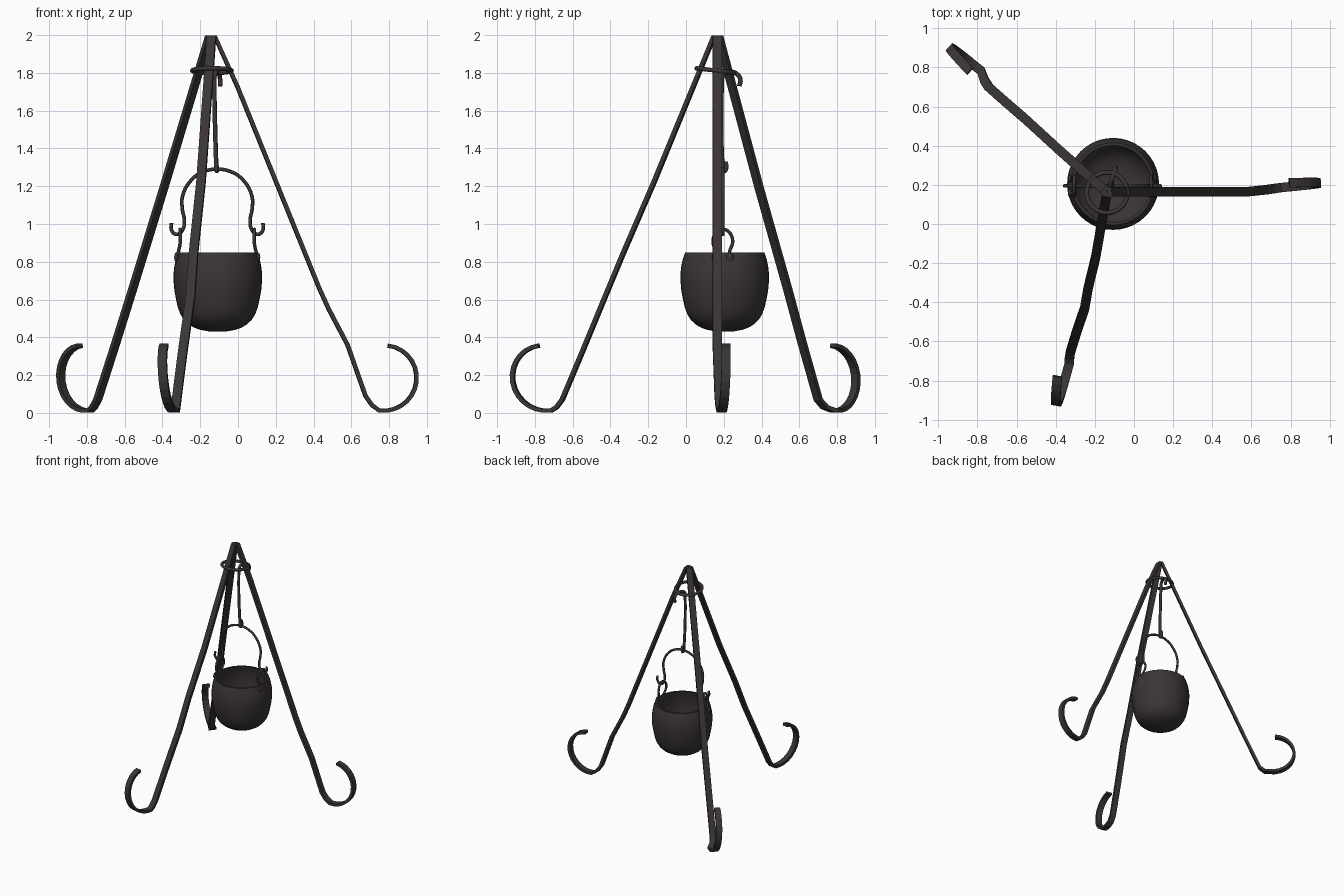
import bpy, bmesh, math
from mathutils import Vector, Matrix

if "Cube" in bpy.data.objects:
    bpy.data.objects.remove(bpy.data.objects["Cube"])

iron = bpy.data.materials.new("dark iron")
iron.diffuse_color = (0.043, 0.036, 0.035, 1)
iron.use_nodes = True
iron.node_tree.nodes["Principled BSDF"].inputs["Base Color"].default_value = iron.diffuse_color


def finish(name, bm, smooth):
    bmesh.ops.recalc_face_normals(bm, faces=bm.faces)
    me = bpy.data.meshes.new(name)
    bm.to_mesh(me)
    bm.free()
    me.materials.append(iron)
    for p in me.polygons:
        p.use_smooth = smooth
    ob = bpy.data.objects.new(name, me)
    bpy.context.collection.objects.link(ob)
    return ob


def leg(name, straight, bottom, end, out, width=0.048, thick=0.022):
    """Flat bar swept down a straight run and around a curled foot."""
    pts = [Vector(p) for p in straight]
    out = Vector((out[0], out[1], 0)).normalized()
    b, e, R = Vector((*bottom, 0.184)), Vector((*end, 0.184)), 0.173
    n = 14
    for i in range(n + 1):
        t = i / n
        a = math.radians(-97 + 181 * t)
        pts.append(b.lerp(e, t) + out * R * math.cos(a) + Vector((0, 0, R * math.sin(a))))
    side = Vector((-out.y, out.x, 0))
    bm = bmesh.new()
    rings = []
    for i, p in enumerate(pts):
        tan = (pts[min(i + 1, len(pts) - 1)] - pts[max(i - 1, 0)]).normalized()
        nor = out if i == 0 else tan.cross(side).normalized()
        w, h = side * width / 2, nor * thick / 2
        rings.append([bm.verts.new(p + q) for q in (w + h, w - h, -w - h, -w + h)])
    for r, s in zip(rings, rings[1:]):
        for k in range(4):
            bm.faces.new((r[k], r[(k + 1) % 4], s[(k + 1) % 4], s[k]))
    bm.faces.new(rings[0])
    bm.faces.new(rings[-1])
    return finish(name, bm, False)


def rod(name, pts, radius):
    """Round iron rod through the given points."""
    cu = bpy.data.curves.new(name, 'CURVE')
    cu.dimensions = '3D'
    cu.bevel_depth = radius
    cu.bevel_resolution = 2
    cu.resolution_u = 5
    cu.use_fill_caps = True
    sp = cu.splines.new('BEZIER')
    sp.bezier_points.add(len(pts) - 1)
    for bp, p in zip(sp.bezier_points, pts):
        bp.co = p
        bp.handle_left_type = bp.handle_right_type = 'AUTO'
    tmp = bpy.data.objects.new(name + "_path", cu)
    bpy.context.collection.objects.link(tmp)
    bpy.context.view_layer.update()
    dg = bpy.context.evaluated_depsgraph_get()
    me = bpy.data.meshes.new_from_object(tmp.evaluated_get(dg))
    bpy.data.objects.remove(tmp)
    bm = bmesh.new()
    bm.from_mesh(me)
    bmesh.ops.remove_doubles(bm, verts=bm.verts, dist=1e-5)
    return finish(name, bm, True)


# Tripod legs
leg("right_leg", [(-0.125, .165, 1.998), (0, .165, 1.72), (.43, .165, .66), (.48, .165, .55),
                  (.58, .165, .36), (.675, .175, .09), (.71, .18, .04)],
    (.77, .187), (.775, .21), (1, .06))
leg("front_leg", [(-.14, .15, 1.998), (-.196, -.17, 1.22), (-.235, -.33, .85), (-.252, -.43, .61),
                  (-.293, -.55, .32), (-.325, -.655, .07), (-.33, -.685, .03)],
    (-.335, -.735), (-.388, -.76), (-.19, -1))
leg("back_left_leg", [(-.15, .172, 1.998), (-.39, .385, 1.2), (-.556, .537, .66), (-.65, .618, .36),
                      (-.743, .70, .07), (-.765, .735, .03)],
    (-.797, .797), (-.825, .768), (-.73, .68))

# Tilted ring binding the legs
bm = bmesh.new()
M = Matrix.Translation((-.138, .16, 1.812)) @ Matrix.Rotation(math.radians(-7), 4, 'X')
N, K = 32, 10
grid = [[bm.verts.new(M @ Vector(((.104 + .012 * math.cos(v)) * math.cos(u),
                                 (.104 + .012 * math.cos(v)) * math.sin(u), .012 * math.sin(v))))
         for v in (2 * math.pi * j / K for j in range(K))]
        for u in (2 * math.pi * i / N for i in range(N))]
for i in range(N):
    for j in range(K):
        a, b = grid[i], grid[(i + 1) % N]
        bm.faces.new((a[j], b[j], b[(j + 1) % K], a[(j + 1) % K]))
finish("binding_ring", bm, True)

# Hanging rod hooked over the ring at the top and under the bail at the bottom
rod("hanging_hook", [(-.095, .282, 1.73), (-.095, .288, 1.765), (-.1, .268, 1.795), (-.113, .23, 1.805),
                     (-.123, .198, 1.79), (-.125, .19, 1.74), (-.115, .193, 1.31),
                     (-.113, .2, 1.28), (-.113, .214, 1.3), (-.114, .208, 1.33)], .012)

# Cauldron
CX, CY = -.107, .205
profile = [(0, .43), (.05, .432), (.09, .439), (.125, .451), (.155, .469), (.18, .493), (.198, .522),
           (.212, .56), (.222, .605), (.23, .65), (.234, .695), (.235, .73), (.231, .77), (.223, .81),
           (.21, .85), (.196, .85), (.208, .81), (.216, .76), (.219, .71), (.214, .64), (.203, .575),
           (.18, .52), (.145, .484), (.1, .463), (.05, .456), (0, .454)]
bm = bmesh.new()
vs = [bm.verts.new((CX + r, CY, z)) for r, z in profile]
es = [bm.edges.new(p) for p in zip(vs, vs[1:])]
bmesh.ops.spin(bm, geom=vs + es, cent=(CX, CY, 0), axis=(0, 0, 1), angle=2 * math.pi, steps=40)
bmesh.ops.remove_doubles(bm, verts=bm.verts, dist=1e-5)
pot = finish("cauldron", bm, True)
bpy.context.view_layer.objects.active = pot
pot.select_set(True)
bpy.ops.object.shade_smooth_by_angle(angle=math.radians(40))

# Bail handle with outward hooks, mirrored about the pot centre
HX, HY = -.11, .195
half = [(.242, 1.005), (.242, .968), (.215, .945), (.183, .97), (.174, 1.02), (.185, 1.08),
        (.183, 1.15), (.135, 1.235), (.07, 1.278)]
path = [(-x, z) for x, z in half] + [(0, 1.29)] + half[::-1]
rod("bail_handle", [(HX + x, HY, z) for x, z in path], .0095)

# Ear loops with flattened pads on each side of the pot
for s, n in ((-1, "left"), (1, "right")):
    ear = [(.216, -.036, .815), (.205, -.036, .855), (.196, -.052, .905), (.196, -.035, .955),
           (.197, 0, .972), (.196, .035, .955), (.196, .052, .905), (.205, .036, .855), (.216, .036, .815)]
    rod(n + "_ear", [(HX + s * x, HY + y, z) for x, y, z in ear], .009)
    for t in (-1, 1):
        bm = bmesh.new()
        bmesh.ops.create_uvsphere(bm, u_segments=12, v_segments=8, radius=1)
        bm.transform(Matrix.Translation((HX + s * .217, HY + t * .037, .823))
                     @ Matrix.Diagonal((.011, .021, .026, 1)))
        finish(n + ("_front_pad" if t < 0 else "_back_pad"), bm, True)
